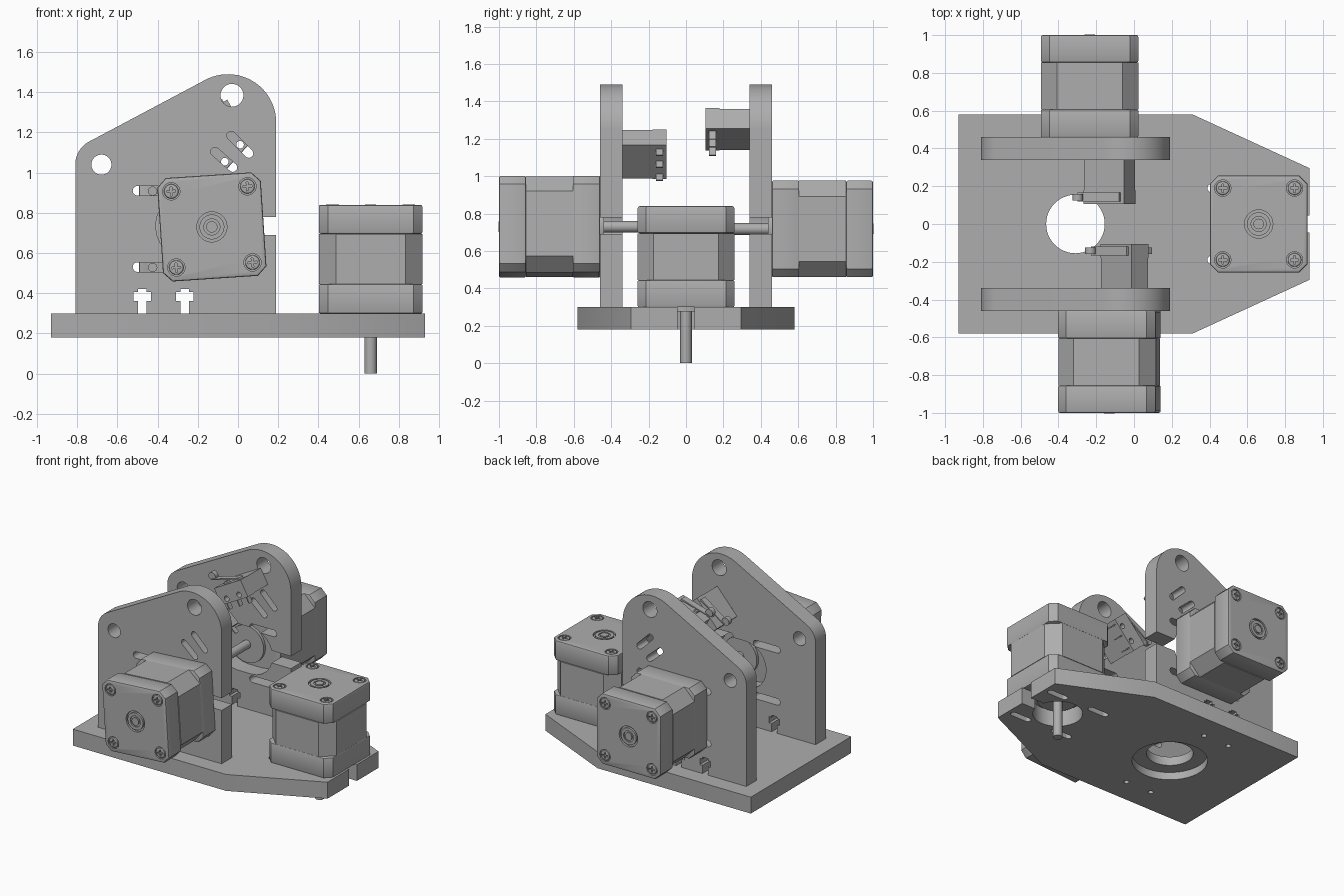
import bpy, bmesh, math
from math import pi, cos, sin, radians
from mathutils import Matrix, Vector

if "Cube" in bpy.data.objects:
    bpy.data.objects.remove(bpy.data.objects["Cube"], do_unlink=True)

grey = bpy.data.materials.new("plain_grey")
grey.use_nodes = True
grey.diffuse_color = (0.42, 0.42, 0.42, 1)
grey.node_tree.nodes["Principled BSDF"].inputs["Base Color"].default_value = (0.42, 0.42, 0.42, 1)

T = Matrix.Translation
def R(deg, axis):
    return Matrix.Rotation(radians(deg), 4, axis)
I = Matrix.Identity(4)


# 2D outlines
def arc(cx, cy, r, a0=0, a1=360, n=32):
    full = abs(a1 - a0) == 360
    steps = n if full else n + 1
    return [(cx + r * cos(radians(a0 + (a1 - a0) * i / n)),
             cy + r * sin(radians(a0 + (a1 - a0) * i / n))) for i in range(steps)]

def rect(x0, y0, x1, y1):
    return [(x0, y0), (x1, y0), (x1, y1), (x0, y1)]

def slot(ax, ay, bx, by, r):
    d = math.degrees(math.atan2(by - ay, bx - ax))
    return arc(bx, by, r, d - 90, d + 90, 12) + arc(ax, ay, r, d + 90, d + 270, 12)

def octagon(half, c):
    k = half - c
    return [(k, -half), (half, -k), (half, k), (k, half),
            (-k, half), (-half, k), (-half, -k), (-k, -half)]


# Solid from an outline, extruded along its local z
def prism(name, pts, z0, z1, mat=I):
    bm = bmesh.new()
    lo = [bm.verts.new((x, y, z0)) for x, y in pts]
    hi = [bm.verts.new((x, y, z1)) for x, y in pts]
    bm.faces.new(lo)
    bm.faces.new(hi)
    for i in range(len(pts)):
        j = (i + 1) % len(pts)
        bm.faces.new((lo[i], lo[j], hi[j], hi[i]))
    bmesh.ops.recalc_face_normals(bm, faces=bm.faces)
    me = bpy.data.meshes.new(name)
    bm.to_mesh(me)
    bm.free()
    me.materials.append(grey)
    ob = bpy.data.objects.new(name, me)
    bpy.context.collection.objects.link(ob)
    ob.matrix_world = mat
    return ob

def apply_mod(ob, mod):
    with bpy.context.temp_override(object=ob, active_object=ob, selected_objects=[ob]):
        bpy.ops.object.modifier_apply(modifier=mod.name)

def cut(ob, pts, z0, z1):
    c = prism("cutter", pts, z0, z1, ob.matrix_world)
    c.hide_render = True
    m = ob.modifiers.new("cut", 'BOOLEAN')
    m.operation, m.solver, m.object = 'DIFFERENCE', 'EXACT', c
    bpy.context.view_layer.update()
    apply_mod(ob, m)
    bpy.data.objects.remove(c, do_unlink=True)

def soften(ob, w):
    m = ob.modifiers.new("bevel", 'BEVEL')
    m.width, m.segments, m.limit_method = w, 2, 'ANGLE'
    m.angle_limit = radians(60)
    apply_mod(ob, m)


# Base plate with bearing seat, motor opening and bolt holes
base = prism("base_plate", [(-.93, -.58), (.31, -.58), (.93, -.295), (.93, .295),
                            (.31, .58), (-.93, .58)], .18, .30)
cut(base, arc(-.31, 0, .155, n=48), 0, 1)
cut(base, arc(-.31, 0, .25, n=48), 0, .235)
cut(base, arc(.66, 0, .165, n=48), 0, 1)
cut(base, rect(.78, -.045, 1, .045), 0, 1)
for s in (-1, 1):
    cut(base, slot(.41, s * .19, .53, s * .19, .022), 0, 1)
    cut(base, slot(.76, s * .19, .88, s * .19, .022), 0, 1)
    for x in (-.48, -.27):
        cut(base, arc(x, s * .4, .018, n=16), 0, 1)

# Upright side plates
outline = ([(-.81, .30), (.19, .30)] + arc(-.05, 1.25, .24, 0, 118, 24)
           + arc(-.68, 1.04, .13, 118, 180, 12))
for name, y in (("front_side_plate", -.34), ("back_side_plate", .46)):
    p = prism(name, outline, 0, .12, T((0, y, 0)) @ R(90, 'X'))
    holes = [arc(-.03, 1.385, .057), arc(-.68, 1.04, .05),
             slot(-.24, .735, -.13, .735, .17), rect(-.1, .69, .3, .78),
             slot(-.034, 1.184, .054, 1.096, .022), slot(-.114, 1.104, -.026, 1.026, .022)]
    for z in (.53, .91):
        holes += [slot(-.5, z, -.33, z, .024), slot(-.12, z, .05, z, .024)]
    for x in (-.477, -.265):
        holes += [rect(x - .022, .2, x + .022, .42), rect(x - .043, .36, x + .043, .405)]
    for h in holes:
        cut(p, h, -.1, .3)

# One stepper motor, shaft along local z, mounting face at z = 0
corners = [(x, y) for x in (-.19, .19) for y in (-.19, .19)]
rear = prism("motor_rear_cap", octagon(.258, .045), -.54, -.395)
soften(rear, .01)
cut(rear, arc(0, 0, .075), -.6, -.525)
front = prism("motor_front_cap", octagon(.258, .045), -.145, 0)
soften(front, .006)
middle = prism("motor_middle", octagon(.258, .085), -.395, -.145)
motor = [rear, front, middle]
for x, y in corners:
    cut(rear, arc(x, y, .043, n=24), -.6, -.53)
    cut(front, arc(x, y, .021, n=16), -.05, .1)
    head = prism("motor_screw", arc(x, y, .036, n=24), -.541, -.52)
    soften(head, .006)
    for a, b in ((.022, .005), (.005, .022)):
        cut(head, rect(x - a, y - b, x + a, y + b), -.6, -.531)
    motor.append(head)
ring = prism("motor_bearing_ring", arc(0, 0, .062), -.54, -.52)
cut(ring, arc(0, 0, .04), -.6, -.532)
motor += [ring, prism("motor_boss", arc(0, 0, .135, n=48), 0, .022),
          prism("motor_shaft_end", arc(0, 0, .028), -.542, -.525),
          prism("motor_shaft", arc(0, 0, .031), 0, .30)]
places = {"front": T((-.13, -.46, .73)) @ R(-3.8, 'Y') @ R(-90, 'X'),
          "back": T((-.235, .46, .718)) @ R(90, 'X'),
          "base": T((.66, 0, .30)) @ R(180, 'X')}
for i, (key, mat) in enumerate(places.items()):
    for part in motor:
        ob = part if i == 2 else part.copy()
        if i < 2:
            bpy.context.collection.objects.link(ob)
        ob.name = key + "_" + part.data.name.split(".")[0]
        ob.matrix_world = mat

# Limit switches on their spacers, facing inwards
def limit_switch(side, s, cx, cz, angle):
    mat = T((cx, -s * .18, cz)) @ R(-angle, 'Y') @ R(90, 'X')
    def part(name, pts, z0, z1):
        return prism(side + "_" + name, pts, s * z0, s * z1, mat)
    spacer = part("switch_spacer", rect(-.12, -.06, .12, .06), 0, .16)
    body = part("switch_body", rect(-.122, -.062, .122, .062), -.075, 0)
    for u in (-.057, .057):
        for ob in (spacer, body):
            cut(ob, arc(u, -.03, .019, n=16), -.3, .3)
    for u in (-.09, .005, .09):
        tab = part("switch_terminal", rect(u - .004, -.11, u + .004, -.06), -.056, -.02)
    part("switch_button", rect(-.04, .06, -.015, .078), -.055, -.02)
    part("switch_lever", [(.1, .06), (.1, .075), (-.125, .125), (-.125, .117), (.085, .068),
                          (.085, .06)], -.062, -.013)
    part("switch_roller", arc(-.115, .14, .028, n=24), -.055, -.02)

limit_switch("front", 1, -.05, 1.117, 48)
limit_switch("back", -1, -.13, 1.25, 29)

# Smooth round walls, keep the edges sharp
for ob in bpy.context.scene.objects:
    ob.select_set(ob.type == 'MESH')
bpy.context.view_layer.objects.active = base
bpy.ops.object.shade_smooth_by_angle(angle=radians(30))
